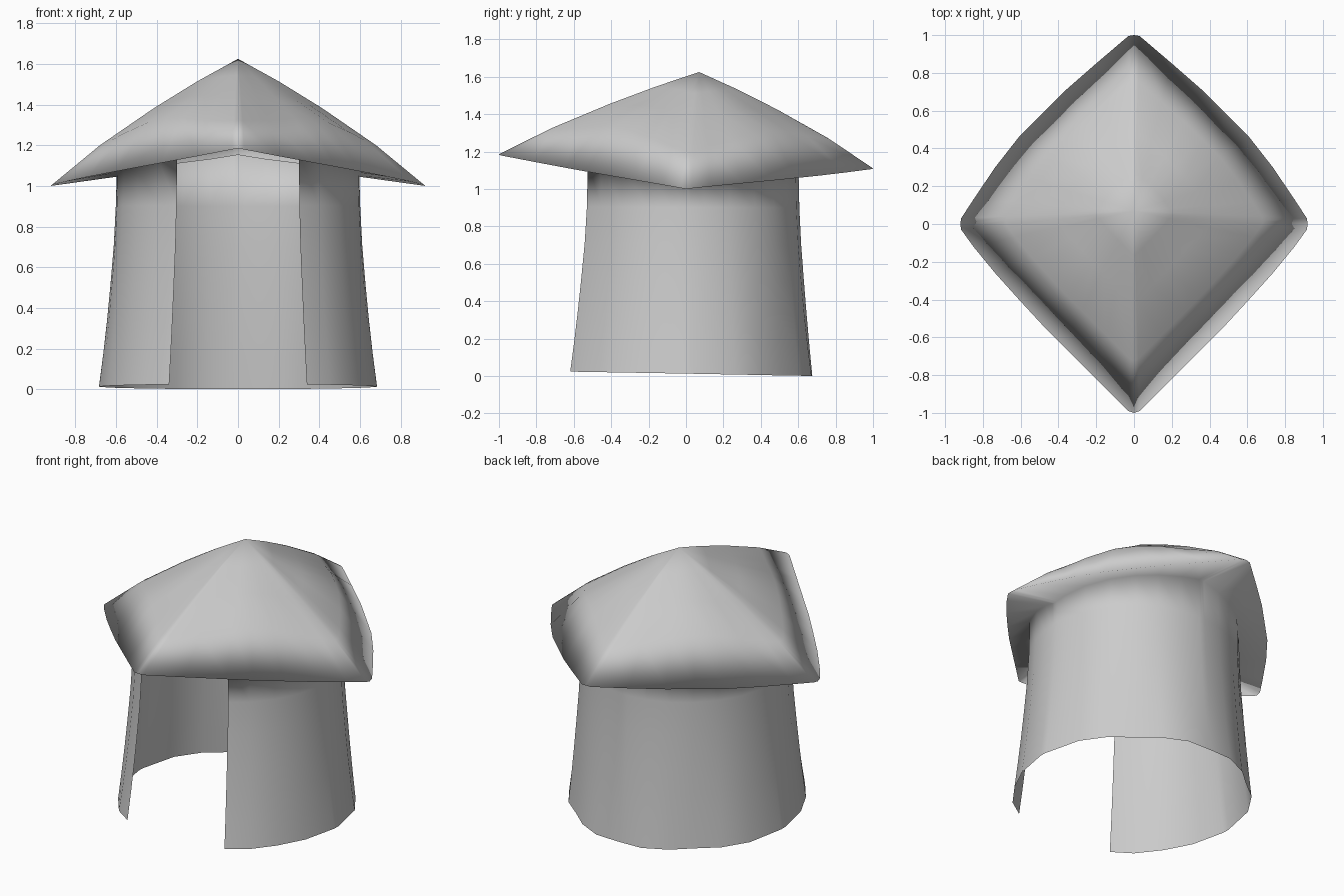
import bpy, bmesh, math

cube = bpy.data.objects.get("Cube")
if cube:
    bpy.data.objects.remove(cube)

mat = bpy.data.materials.new("plain grey")
mat.use_nodes = True
GREY = (0.6, 0.6, 0.6, 1)
mat.diffuse_color = GREY
mat.node_tree.nodes["Principled BSDF"].inputs["Base Color"].default_value = GREY

# Diamond rim: back and front quarters, mirrored left to right
back = [(0.915, 0.03), (0.85, 0.13), (0.735, 0.3), (0.61, 0.46), (0.48, 0.59),
        (0.36, 0.71), (0.2, 0.85), (0.03, 0.995), (0, 1)]
front = [(0.915, -0.03), (0.85, -0.12), (0.735, -0.26), (0.6, -0.41), (0.48, -0.54),
         (0.375, -0.645), (0.2, -0.82), (0.03, -0.99), (0, -1)]
left = front[::-1] + [(0.92, 0)] + back
rim = left + [(-x, y) for x, y in left[-2:0:-1]]
N = len(rim)
OPENING = 3  # columns left open on each side of the front corner


def edge_share(x, y):
    return abs(y) / (abs(x) / 0.92 + abs(y))


def rim_z(x, y):
    return 1.0 + edge_share(x, y) * (0.185 if y < 0 else 0.11)


# Crown: straight ridges to the corners, rounded panels between
APEX_Y, APEX_Z = 0.07, 1.625
steps = [0.0, 0.22, 0.45, 0.74, 1.0]
ridge = [0.0, 0.18, 0.39, 0.685, 1.0]
panel = [0.0, 0.17, 0.34, 0.55, 1.0]


def crown_row(k):
    row = []
    for x, y in rim:
        d = abs(2 * edge_share(x, y) - 1)
        w = d * d * (3 - 2 * d)
        fall = ridge[k] * w + panel[k] * (1 - w)
        z = APEX_Z - (APEX_Z - rim_z(x, y)) * fall
        row.append((x * steps[k], APEX_Y + (y - APEX_Y) * steps[k], z))
    return row


# Cloth: hangs from the brim underside and flares to a rippled hem
def cloth_row(z, flare):
    row = []
    low = flare / 0.08
    for x, y in rim:
        a = math.atan2(x, -y)
        from_back = math.pi - abs(a)
        fold = math.exp(-((from_back - 0.68) / 0.12) ** 2) * 0.035 * low
        ripple = -0.007 * math.cos(14 * from_back) * low * low
        r = 0.597 + flare + ripple - fold
        shift = (0.016 + 0.032 * low) * max(0, math.cos(a))
        hem = 0.0125 * (1 + math.cos(a)) * (1 - z / 1.1)
        top = rim_z(x, y) + 0.045 if low == 0 else z + hem
        row.append((r * math.sin(a), 0.005 - r * math.cos(a) - shift, top))
    return row


crown = [crown_row(k) for k in range(5)]
levels = [(1.1, 0.0), (0.9, 0.004), (0.7, 0.014), (0.5, 0.03),
          (0.33, 0.045), (0.16, 0.062), (0.0, 0.08)]
rows = crown + [cloth_row(z, flare) for z, flare in levels]

# Skin crown, brim underside and cloth as one smooth surface
bm = bmesh.new()
grid = [[bm.verts.new(p) for p in row] for row in rows]
for k in range(len(grid) - 1):
    a, b = grid[k], grid[k + 1]
    for i in range(N):
        if k >= len(crown) and not OPENING <= i < N - OPENING:
            continue
        j = (i + 1) % N
        bm.faces.new((a[i], a[j], b[j], b[i]))
bmesh.ops.delete(bm, geom=[v for v in bm.verts if not v.link_faces], context='VERTS')
bmesh.ops.remove_doubles(bm, verts=bm.verts, dist=0.0005)
bmesh.ops.recalc_face_normals(bm, faces=bm.faces)
for f in bm.faces:
    f.smooth = True
me = bpy.data.meshes.new("hat_with_neck_cloth")
bm.to_mesh(me)
bm.free()
me.materials.append(mat)
hat = bpy.data.objects.new("hat_with_neck_cloth", me)
bpy.context.collection.objects.link(hat)
